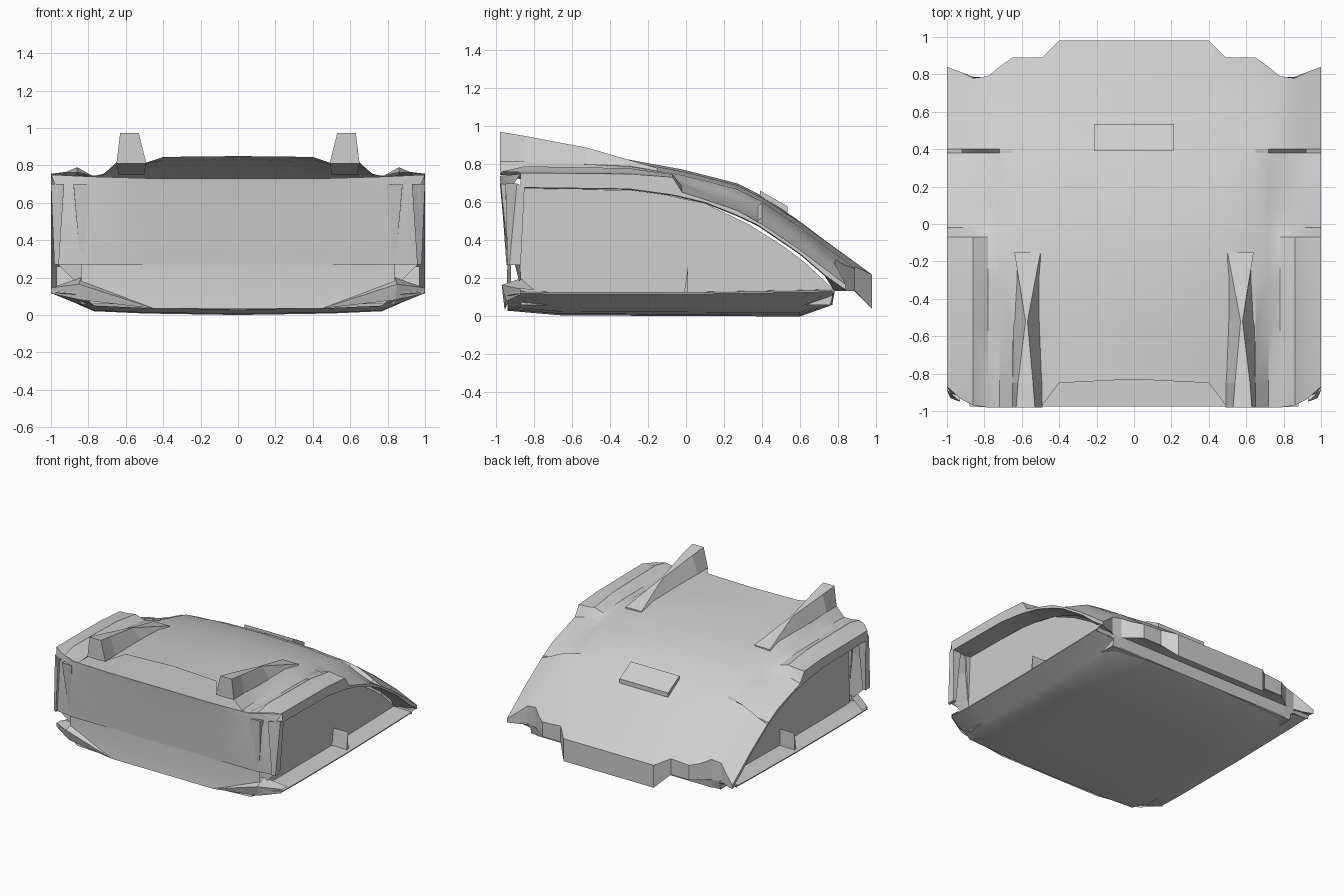
import bpy, bmesh

cube = bpy.data.objects.get("Cube")
if cube:
    bpy.data.objects.remove(cube)

grey = bpy.data.materials.new("light_grey")
grey.use_nodes = True
grey.diffuse_color = (0.62, 0.62, 0.62, 1)
grey.node_tree.nodes["Principled BSDF"].inputs["Base Color"].default_value = (0.62, 0.62, 0.62, 1)


def make(name, verts, faces, mirror=True, smooth=25):
    me = bpy.data.meshes.new(name)
    me.from_pydata(verts, [], faces)
    me.materials.append(grey)
    bm = bmesh.new()
    bm.from_mesh(me)
    bmesh.ops.remove_doubles(bm, verts=bm.verts, dist=0.0005)
    bmesh.ops.recalc_face_normals(bm, faces=bm.faces)
    bm.to_mesh(me)
    bm.free()
    ob = bpy.data.objects.new(name, me)
    bpy.context.collection.objects.link(ob)
    if mirror:
        mod = ob.modifiers.new("mirror", "MIRROR")
        mod.use_clip = True
    if smooth:
        bpy.ops.object.select_all(action="DESELECT")
        ob.select_set(True)
        bpy.context.view_layer.objects.active = ob
        bpy.ops.object.shade_smooth_by_angle(angle=smooth / 57.3)
    return ob


def grid(name, rows, **kw):
    """Skin a list of equally long point rows."""
    n = len(rows[0])
    faces = [(r * n + c, r * n + c + 1, r * n + n + c + 1, r * n + n + c)
             for r in range(len(rows) - 1) for c in range(n - 1)]
    return make(name, [p for row in rows for p in row], faces, **kw)


def solid(name, rings, **kw):
    """Closed loft with end caps."""
    n = len(rings[0])
    faces = [(r * n + c, r * n + (c + 1) % n, r * n + n + (c + 1) % n, r * n + n + c)
             for r in range(len(rings) - 1) for c in range(n)]
    faces += [tuple(range(n)), tuple(range((len(rings) - 1) * n, len(rings) * n))]
    return make(name, [p for ring in rings for p in ring], faces, **kw)


def lerp(table, y):
    """Interpolate a sorted table of (position, value)."""
    if y <= table[0][0]:
        return table[0][1]
    for (a, u), (b, v) in zip(table, table[1:]):
        if y <= b:
            return u + (v - u) * (y - a) / (b - a)
    return table[-1][1]


# roof shell: centre line, less a drop for each column
centre = [(-.84, .85), (-.3, .825), (0, .77), (.27, .7), (.4, .635), (.6, .5), (.85, .31), (.98, .22)]
columns = [0, .4, .49, .65, .72, .78, .86, .92, 1]
front_y = [-.83, -.85, -.97, -.98, -.98, -.98, -.97, -.94, -.87]
back_y = [.98, .98, .89, .89, .84, .79, .78, .81, .84]
drops = [
    (-.98, [0, .005, .035, .035, .105, .105, .09, .09, .095]),
    (-.85, [0, .005, .035, .035, .1, .105, .06, .085, .095]),
    (-.3, [0, .01, .025, .035, .07, .085, .045, .07, .075]),
    (-.07, [0, .01, .02, .03, .05, .06, .035, .045, .05]),
    (-.02, [0, .01, .02, .03, .06, .08, .09, .1, .12]),
    (.38, [0, .01, .02, .03, .06, .09, .12, .14, .15]),
    (.4, [0, .01, .02, .03, .04, .05, .085, .115, .15]),
    (.84, [0, 0, .02, .03, .05, .06, .08, .11, .15]),
]
stations = [-.98, -.85, -.55, -.3, -.07, -.02, .1, .27, .38, .4, .6, .73, .98]
arch = [(-.98, .68), (-.2, .67), (.1, .6), (.35, .5), (.6, .33), (.82, .14)]
rows = []
for y in stations:
    row = []
    for i, x in enumerate(columns):
        yy = min(max(y, front_y[i]), back_y[i])
        drop = lerp([(s, d[i]) for s, d in drops], yy)
        row.append((x, yy, lerp(centre, yy) - drop))
    # outer lip folding under toward the body wall
    ox, oy, oz = row[-1]
    low = min(oz - .005, lerp(arch, oy))
    rows.append(row + [(1, oy, low), (.84, min(oy, .78), low - .005)])
grid("roof_shell", rows)

# rear edge with a groove beneath it
top = rows[-1][:len(columns)]
lip = [(x, y, .04 if x < .45 else .135) for x, y, z in top]
groove = [(x, min(y, .88), .14) for x, y, z in top]
recess = [(x, .785, .145) for x, y, z in top]
under = [(x, .77, .06 if x < .8 else .12) for x, y, z in top]
grid("rear_lip", [top, lip, groove, recess, under])

# roof fins
fin = []
for y, x0, x1, z, b0, b1, base in [(-.98, .53, .63, .972, .49, .65, .81), (-.85, .54, .62, .95, .49, .65, .81),
                                   (-.52, .57, .58, .888, .495, .645, .79), (-.15, .5, .64, .78, .5, .64, .75)]:
    fin.append([(b0, y, base), (x0, y, z), (x1, y, z), (b1, y, base)])
solid("roof_fin", fin, smooth=0)

# inner body with recessed side walls
profile = [(-.87, .06), (-.88, .68), (-.2, .66), (.1, .595), (.33, .485), (.52, .365), (.63, .28), (.78, .14),
           (.76, .06)]
solid("inner_body", [[(x, y, z) for y, z in profile] for x in (-.84, .84)], mirror=False, smooth=0)

# front panel, its bevelled upper edge and the deck under the roof
grid("front_panel", [
    [(0, -.945, .27), (.5, -.945, .27), (.81, -.945, .27), (.97, -.92, .27)],
    [(0, -.97, .7), (.5, -.97, .7), (.81, -.97, .61), (.97, -.92, .68)],
    [(0, -.975, .73), (.46, -.975, .73), (.79, -.98, .74), (1, -.87, .75)],
    [(0, -.5, .72), (.46, -.5, .72), (.79, -.8, .72), (.95, -.8, .74)],
], smooth=30)
grid("lower_front_panel", [
    [(0, -.94, .275), (.45, -.94, .275), (.84, -.92, .275)],
    [(0, -.945, .12), (.45, -.945, .12), (.84, -.92, .16)],
    [(0, -.955, .035), (.45, -.955, .035), (.84, -.93, .09)],
])

# tapered corner posts and thin ridges beside the front panel
for name, xa, xb, xc, ya, yb in [("corner_post", .93, 1, .97, -.95, -.89), ("inner_post", .79, .88, .83, -.98, -.975)]:
    solid(name, [
        [(xc - .012, -.94, .27), (xc + .012, -.93, .27), (xc + .012, -.87, .27), (xc - .012, -.87, .27)],
        [(xa, ya, .7), (xb, yb, .7), (xb, -.85, .68), (xa, -.85, .68)],
    ], smooth=0)

# bridge between the posts and the body wall
grid("corner_back", [[(.84, -.87, .15), (.84, -.87, .55), (.84, -.86, .68)],
                     [(.96, -.9, .27), (.97, -.88, .5), (.99, -.86, .68)]], smooth=0)

# underside and sills
keel = [(-.94, .03), (-.65, .005), (.6, 0), (.77, .06)]
hull = []
for y, inner, edge, z in [(-.94, .8, .87, .12), (-.87, .84, 1, .13), (-.65, .84, 1, .125), (0, .84, 1, .125),
                          (.6, .84, 1, .135), (.77, .84, 1, .14)]:
    k = lerp(keel, y)
    hull.append([(0, y, k), (.5, y, k + .008), (.77, y, k + .02), (inner, y, k + .05),
                 (edge, y, z - .008), (edge, y, z), (inner, y, z + .003)])
grid("lower_hull", hull)

# pointed bumper corners
bumper = [(.45, -.955, .035), (.84, -.945, .08), (1, -.87, .115), (1, -.87, .145), (.85, -.97, .165),
          (.84, -.87, .2), (1, -.8, .14)]
make("bumper_corner", bumper, [(0, 1, 4), (1, 2, 3, 4), (3, 6, 5, 4), (0, 4, 5)], smooth=0)

# small upright tab on each sill
solid("sill_tab", [[(x, -.012, .11), (x, .012, .11), (x, .01, .26)] for x in (.84, .97)], smooth=0)

# raised plate on the sloping rear deck
solid("rear_plate", [[(x, .39, .635), (x, .39, .662), (x, .535, .58), (x, .535, .545)] for x in (-.215, .215)],
      mirror=False, smooth=0)
